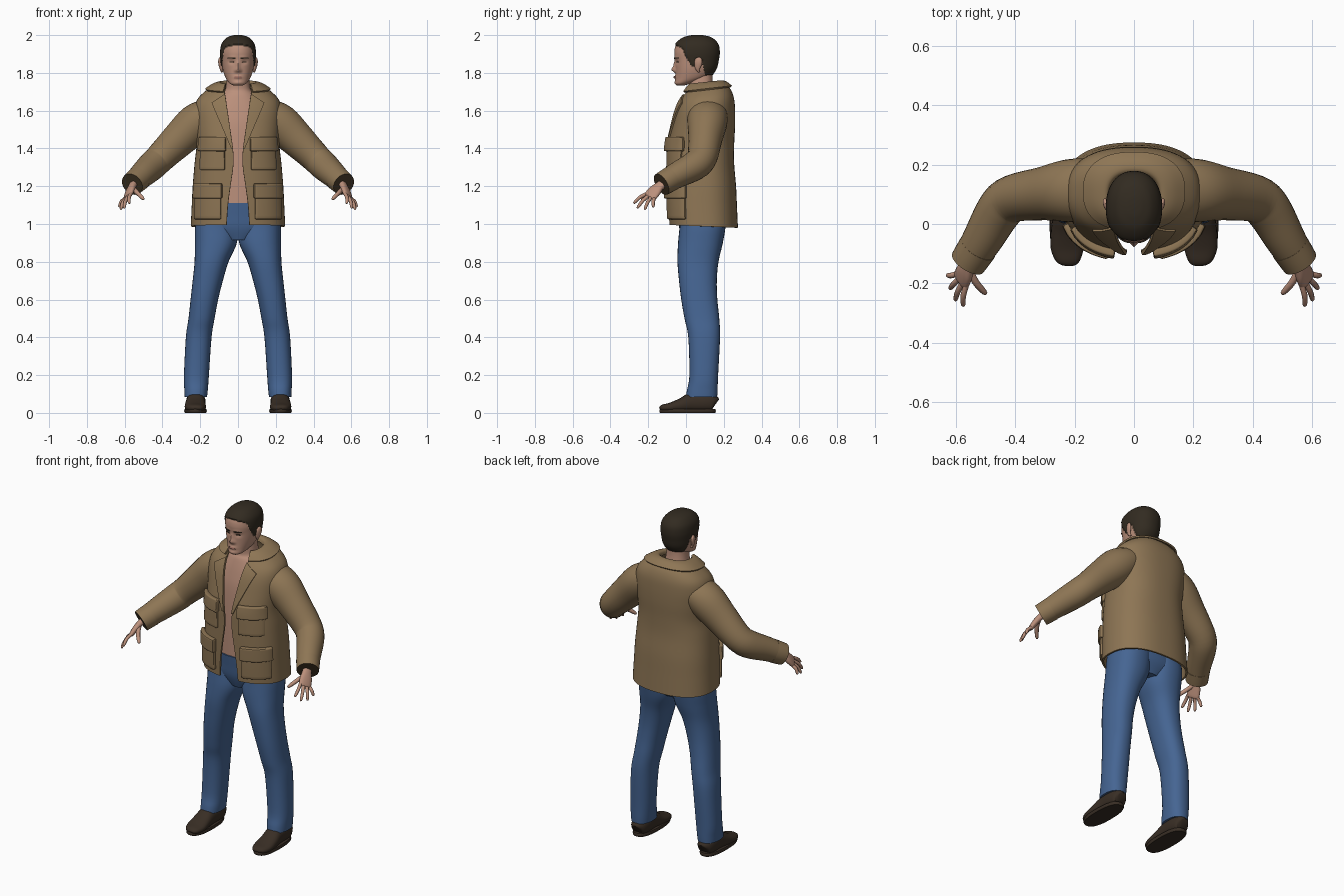
import bpy, bmesh, math
from mathutils import Vector

if "Cube" in bpy.data.objects:
    bpy.data.objects.remove(bpy.data.objects["Cube"])


def material(name, rgb):
    m = bpy.data.materials.new(name)
    m.use_nodes = True
    m.diffuse_color = (*rgb, 1)
    m.node_tree.nodes["Principled BSDF"].inputs["Base Color"].default_value = (*rgb, 1)
    return m


SKIN = material("skin", (0.50, 0.28, 0.20))
LIP = material("lips", (0.36, 0.17, 0.13))
HAIR = material("dark hair", (0.032, 0.024, 0.015))
TAN = material("tan cloth", (0.27, 0.18, 0.09))
DARK = material("sleeve lining", (0.06, 0.04, 0.02))
DENIM = material("blue denim", (0.06, 0.13, 0.29))
LEATHER = material("brown leather", (0.04, 0.027, 0.018))
SIDES = (("left", 1), ("right", -1))


# ---------- helpers ----------
def smooth(rows, k=5):
    """Catmull-Rom refinement of profile rows."""
    out = []
    for i in range(len(rows) - 1):
        a, b, c, d = (rows[max(0, min(len(rows) - 1, i + j))] for j in (-1, 0, 1, 2))
        for s in range(k):
            t = s / k
            out.append(tuple(0.5 * (2 * q + (r - p) * t + (2 * p - 5 * q + 4 * r - u) * t * t
                                    + (3 * q - p - 3 * r + u) * t ** 3)
                             for p, q, r, u in zip(a, b, c, d)))
    return out + [tuple(rows[-1])]


def table(x, rows):
    """Linear lookup in rows sorted by their first value."""
    x = max(rows[0][0], min(rows[-1][0], x))
    for a, b in zip(rows, rows[1:]):
        if x <= b[0]:
            t = (x - a[0]) / (b[0] - a[0])
            return [p + (q - p) * t for p, q in zip(a, b)]


def power(v, n):
    return math.copysign(abs(v) ** (2 / n), v)


def oval(w, yf, yb, t, n):
    """Point on a rounded oval, t = 0 at the front."""
    return w * power(math.sin(t), n), (yf + yb) / 2 - (yb - yf) / 2 * power(math.cos(t), n)


def build(name, rings, mats, closed=True, thick=0, bevel=0, edit=None):
    bm = bmesh.new()
    grid = [[bm.verts.new(p) for p in ring] for ring in rings]
    n = len(grid[0])
    for a, b in zip(grid, grid[1:]):
        for i in range(n if closed else n - 1):
            j = (i + 1) % n
            bm.faces.new((a[i], a[j], b[j], b[i]))
    if closed:
        bm.faces.new(grid[0][::-1])
        end = bm.faces.new(grid[-1])
        end.material_index = len(mats) - 1
    bmesh.ops.recalc_face_normals(bm, faces=bm.faces)
    if edit:
        edit(bm)
    mesh = bpy.data.meshes.new(name)
    bm.to_mesh(mesh)
    bm.free()
    for m in mats:
        mesh.materials.append(m)
    ob = bpy.data.objects.new(name, mesh)
    bpy.context.collection.objects.link(ob)
    bpy.ops.object.select_all(action="DESELECT")
    bpy.context.view_layer.objects.active = ob
    ob.select_set(True)
    if thick:
        s = ob.modifiers.new("thickness", "SOLIDIFY")
        s.thickness, s.offset = thick, 0
        bpy.ops.object.modifier_apply(modifier=s.name)
    if bevel:
        b = ob.modifiers.new("soft edge", "BEVEL")
        b.width, b.segments, b.limit_method = bevel, 2, "ANGLE"
        b.angle_limit = math.radians(50)
        bpy.ops.object.modifier_apply(modifier=b.name)
    bpy.ops.object.shade_smooth_by_angle(angle=math.radians(45))
    return ob


def loft(name, rows, mats, n=2.3, count=32, side=1, k=5, shape=None, edit=None):
    """Stacked ovals; row = z, half width, front y, back y, centre x."""
    rings = []
    for r in smooth(rows, k):
        cx = r[4] if len(r) > 4 else 0
        ring = []
        for i in range(count):
            x, y = oval(r[1], r[2], r[3], math.tau * i / count, n)
            ring.append((side * (x + cx), y + (shape(x, y, r[0]) if shape else 0), r[0]))
        rings.append(ring)
    return build(name, rings, mats, edit=edit)


def tube(name, rows, mats, side=1, wide=None, n=2, count=20, k=4):
    """Ovals swept along a path; row = x, y, z, half width, half height."""
    rows = smooth(rows, k)
    pts = [Vector(r[:3]) for r in rows]
    rings = []
    for i, r in enumerate(rows):
        d = (pts[min(i + 1, len(pts) - 1)] - pts[max(i - 1, 0)]).normalized()
        u = Vector(wide) if wide else d.cross(Vector((0, 0, 1)))
        u = (u - d * u.dot(d)).normalized()
        v = d.cross(u)
        ring = []
        for j in range(count):
            a = math.tau * j / count
            p = pts[i] + u * r[3] * power(math.cos(a), n) + v * r[4] * power(math.sin(a), n)
            ring.append((side * p.x, p.y, p.z))
        rings.append(ring)
    return build(name, rings, mats)


def front(rows, n, shape=None):
    fine = smooth(rows)

    def y_at(x, z):
        _, w, yf, yb = table(z, fine)[:4]
        f = min(abs(x) / w, 0.985)
        y = (yf + yb) / 2 - (yb - yf) / 2 * (1 - f ** n) ** (1 / n)
        return y + (shape(x, y, z) if shape else 0)
    return y_at


def patch(name, y_at, corners, thick, mat, side=1, bevel=0, nx=10, nz=8):
    """Plate on a front surface; corners (x, z): top in, top out, low in, low out."""
    ti, to, bi, bo = (Vector(c) for c in corners)
    rings = []
    for i in range(nz + 1):
        a, b = ti.lerp(bi, i / nz), to.lerp(bo, i / nz)
        line = [a.lerp(b, j / nx) for j in range(nx + 1)]
        rings.append([(side * p.x, y_at(p.x, p.y) - thick / 2, p.y) for p in line])
    return build(name, rings, [mat], closed=False, thick=thick, bevel=bevel)


def wrap(name, rows, n, thick, count=60):
    """Open-fronted shell; row = z, half width, front y, back y, gap, rise at back."""
    rings = []
    for z, w, yf, yb, gap, rise in smooth(rows):
        t0 = math.asin((gap / w) ** (n / 2))
        ring = []
        for i in range(count + 1):
            x, y = oval(w, yf, yb, t0 + (math.tau - 2 * t0) * i / count, n)
            ring.append((x, y, z + rise * (y - yf) / (yb - yf)))
        rings.append(ring)
    return build(name, rings, [TAN], closed=False, thick=thick)


# ---------- head ----------
head_rows = [(1.733, .022, -.048, -.01), (1.745, .045, -.056, .03), (1.775, .066, -.055, .115),
             (1.82, .081, -.055, .155), (1.87, .087, -.058, .168), (1.91, .089, -.062, .173),
             (1.95, .082, -.052, .166), (1.98, .058, -.018, .137), (1.992, .03, .02, .10),
             (1.995, .008, .05, .07)]
bumps = [(0, 1.817, .012, .013, -.020), (0, 1.84, .009, .022, -.010), (.014, 1.811, .007, .008, -.006),
         (.034, 1.858, .016, .010, .007), (.03, 1.882, .025, .008, -.003), (0, 1.777, .022, .009, -.007),
         (0, 1.748, .02, .010, -.005)]
hairline = [(-.07, 1.95), (-.02, 1.93), (0, 1.88), (.03, 1.835), (.05, 1.835), (.06, 1.875),
            (.085, 1.86), (.10, 1.79), (.2, 1.77)]


def features(x, y, z):
    fade = max(0, min(1, (.03 - y) / .04))
    return fade * sum(d * math.exp(-((abs(x) - bx) / sx) ** 2 - ((z - bz) / sz) ** 2)
                      for bx, bz, sx, sz, d in bumps)


def add_hair(bm):
    for f in bm.faces:
        c = f.calc_center_median()
        f.material_index = int(c.z > table(c.y, hairline)[1])
    bm.normal_update()
    for v in [v for v in bm.verts if all(f.material_index for f in v.link_faces)]:
        v.co += v.normal * 0.006


loft("head", head_rows, [SKIN, HAIR], n=2.2, count=96, k=7, shape=features, edit=add_hair)
face = front(head_rows, 2.2, features)
for word, s in SIDES:
    patch(word + "_eye", face, [(.024, 1.861), (.044, 1.861), (.022, 1.855), (.046, 1.855)], .004, HAIR, s)
    patch(word + "_eyebrow", face, [(.014, 1.881), (.054, 1.882), (.014, 1.875), (.056, 1.877)], .004, HAIR, s)
    tube(word + "_ear", [(.083, .07, 1.805, .004, .006), (.088, .062, 1.82, .012, .008), (.092, .064, 1.85, .022, .011),
                         (.094, .068, 1.872, .018, .009), (.092, .07, 1.882, .005, .004)], [SKIN], s, wide=(0.3, 1, 0))
patch("mouth", face, [(-.016, 1.783), (.016, 1.783), (-.021, 1.772), (.021, 1.772)], .004, LIP)

# ---------- bare chest and neck ----------
loft("chest_and_neck", [(1.08, .18, -.045, .19), (1.3, .18, -.045, .19), (1.5, .17, -.037, .2), (1.6, .15, -.02, .2),
                        (1.68, .1, .002, .18), (1.71, .07, .016, .15), (1.76, .06, .015, .14), (1.82, .055, .02, .14)],
     [SKIN])

# ---------- jacket ----------
coat_rows = [(.995, .245, -.085, .27, .06, -.015), (1.1, .24, -.09, .265, .053, -.01), (1.2, .235, -.092, .26, .04, 0),
             (1.32, .225, -.092, .25, .024, 0), (1.42, .215, -.09, .25, .03, 0), (1.52, .222, -.07, .255, .055, 0),
             (1.6, .225, -.05, .255, .065, 0), (1.65, .212, -.03, .25, .07, .01), (1.69, .172, -.005, .235, .07, .015),
             (1.715, .13, .01, .21, .068, .02), (1.725, .10, .015, .185, .065, .02)]
wrap("jacket_body", coat_rows, 2.4, .01)
wrap("jacket_collar", [(1.715, .087, .018, .17, .066, .02), (1.737, .095, .012, .183, .066, .018),
                       (1.725, .13, -.002, .212, .07, .025), (1.698, .17, -.02, .24, .078, .03)], 2.4, .01)
coat = front(coat_rows, 2.4)
for word, s in SIDES:
    patch(word + "_lapel", coat, [(.068, 1.685), (.138, 1.64), (.026, 1.40), (.036, 1.40)], .014, TAN, s, nz=16)
    patch(word + "_chest_pocket", coat, [(.07, 1.43), (.195, 1.43), (.07, 1.285), (.2, 1.285)], .018, TAN, s, .006)
    patch(word + "_chest_flap", coat, [(.065, 1.46), (.2, 1.46), (.065, 1.385), (.204, 1.385)], .03, TAN, s, .006)
    patch(word + "_hip_pocket", coat, [(.09, 1.19), (.222, 1.19), (.09, 1.025), (.228, 1.025)], .022, TAN, s, .007)
    patch(word + "_hip_flap", coat, [(.085, 1.215), (.225, 1.215), (.085, 1.135), (.229, 1.135)], .034, TAN, s, .007)
    tube(word + "_sleeve", [(.10, .115, 1.60, .09, .07), (.16, .115, 1.575, .105, .09), (.225, .112, 1.53, .105, .104),
                            (.31, .102, 1.45, .09, .094), (.41, .085, 1.352, .08, .08), (.455, .045, 1.308, .077, .078),
                            (.51, -.05, 1.257, .068, .068), (.555, -.122, 1.215, .059, .059)], [TAN, DARK], s, count=28)
    tube(word + "_cuff", [(.526, -.078, 1.241, .066, .066), (.546, -.108, 1.223, .064, .064),
                          (.56, -.13, 1.21, .062, .062)], [TAN, DARK], s, count=28)

# ---------- hands ----------
fan = Vector((.55, .70, -.46))
knuckles = Vector((.582, -.188, 1.148))
tips = {"index": (.575, -.277, 1.108), "middle": (.602, -.258, 1.082),
        "ring": (.62, -.218, 1.075), "little": (.628, -.172, 1.088)}
for word, s in SIDES:
    tube(word + "_palm", [(.545, -.10, 1.225, .026, .02), (.56, -.14, 1.20, .027, .018), (.572, -.165, 1.175, .036, .017),
                          (.583, -.19, 1.146, .037, .013), (.586, -.196, 1.139, .028, .006)], [SKIN], s, wide=fan, n=2.4)
    fingers = [(f, knuckles + fan * (.019 * (i - 1.5)), Vector(t), .0095) for i, (f, t) in enumerate(tips.items())]
    fingers.append(("thumb", Vector((.556, -.152, 1.19)), Vector((.498, -.236, 1.13)), .012))
    for f, base, tip, r in fingers:
        bend = Vector((.006, -.004, .005))
        stops = ((0, 1), (.45, 1), (.85, .85), (.97, .55), (1, .15))
        tube(word + "_" + f + "_finger", [(*(base.lerp(tip, a) + bend * math.sin(math.pi * a)), r * q, r * q)
                                          for a, q in stops], [SKIN], s, count=10, k=3)

# ---------- jeans ----------
loft("jeans_hips", [(.915, .08, -.015, .165), (.98, .2, -.036, .2), (1.05, .205, -.045, .205),
                    (1.11, .2, -.052, .2)], [DENIM])
for word, s in SIDES:
    loft(word + "_jeans_leg", [(.085, .059, 0, .165, .223), (.12, .062, .005, .167, .222), (.2, .066, .018, .17, .22),
                               (.4, .068, .012, .18, .208), (.5, .069, -.008, .176, .193), (.6, .073, -.025, .166, .178),
                               (.7, .08, -.037, .163, .16), (.8, .09, -.045, .172, .14), (.9, .111, -.042, .195, .117),
                               (1.0, .113, -.033, .21, .113), (1.09, .105, -.035, .2, .1)], [DENIM], side=s)

# ---------- shoes ----------
    loft(word + "_shoe_sole", [(0, .056, -.138, .155, .225), (.01, .06, -.142, .158, .225),
                               (.02, .057, -.138, .155, .225)], [LEATHER], n=2.5, side=s, k=2)
    tube(word + "_shoe_upper", [(.222, -.138, .02, .02, .008), (.222, -.125, .025, .04, .018), (.225, -.08, .03, .056, .025),
                                (.226, -.02, .042, .054, .038), (.224, .03, .055, .05, .051), (.223, .1, .057, .051, .053),
                                (.223, .145, .05, .042, .045), (.223, .156, .045, .025, .03)], [LEATHER], s, n=2.4)
